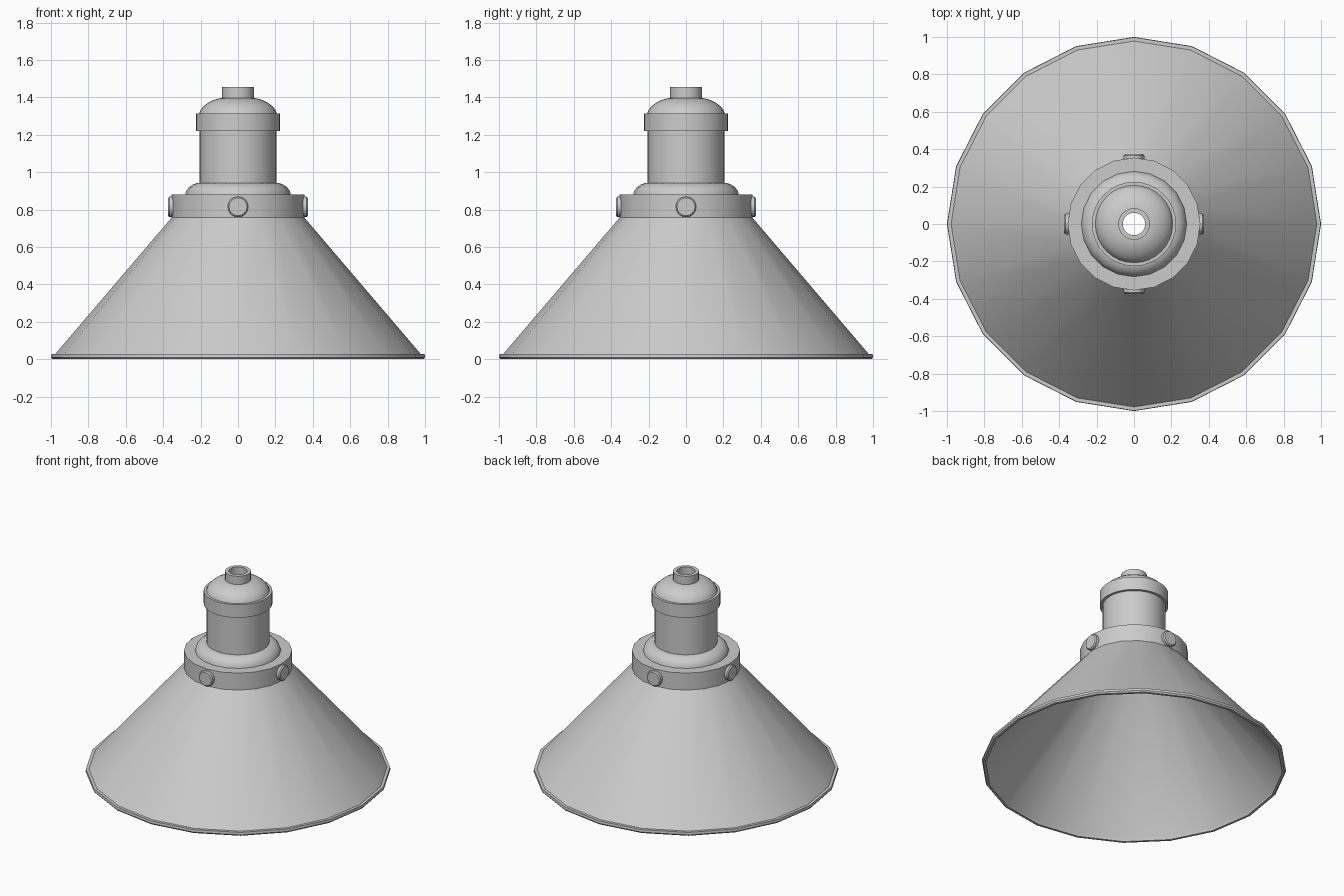
import bpy, bmesh
from math import cos, sin, pi, radians
from mathutils import Matrix

if "Cube" in bpy.data.objects:
    bpy.data.objects.remove(bpy.data.objects["Cube"])

SIDES = 20


def finish(name, bm):
    mesh = bpy.data.meshes.new(name)
    bm.to_mesh(mesh)
    bm.free()
    obj = bpy.data.objects.new(name, mesh)
    bpy.context.collection.objects.link(obj)
    bpy.ops.object.select_all(action='DESELECT')
    obj.select_set(True)
    bpy.context.view_layer.objects.active = obj
    bpy.ops.object.shade_smooth_by_angle(angle=radians(35))
    return obj


def lathe(name, profile, matrix=None, sides=SIDES, cap=False):
    """Spin (radius, height) points around z; upward points face outward."""
    bm = bmesh.new()
    rings = [[bm.verts.new((r * cos(2 * pi * i / sides), r * sin(2 * pi * i / sides), z))
              for i in range(sides)] for r, z in profile]
    for a, b in zip(rings, rings[1:]):
        for i in range(sides):
            j = (i + 1) % sides
            bm.faces.new((a[i], a[j], b[j], b[i]))
    if cap:
        bm.faces.new(rings[-1])
    if matrix:
        bm.transform(matrix)
    return finish(name, bm)


# Conical shade: inner wall, rolled lip, outer wall
lathe("shade", [(0.345, 0.76), (0.968, 0.02), (0.975, 0), (0.992, 0), (1.0, 0.01),
                (0.998, 0.027), (0.978, 0.027), (0.355, 0.757)])

# Collar holding the shade, with flat underside
lathe("collar", [(0.20, 0.757), (0.355, 0.757), (0.355, 0.88), (0.27, 0.88)])

# Rounded shoulder on the collar
lathe("shoulder", [(0.282, 0.88), (0.277, 0.9), (0.262, 0.92), (0.24, 0.935),
                   (0.215, 0.943), (0.20, 0.943)])

# Socket body
lathe("socket", [(0.206, 0.94), (0.206, 1.225)], sides=32)

# Band around the top of the socket
lathe("socket_band", [(0.20, 1.22), (0.225, 1.22), (0.225, 1.315), (0.20, 1.315)], sides=32)

# Domed cap
lathe("cap", [(0.207, 1.315), (0.20, 1.333), (0.185, 1.352), (0.16, 1.371),
              (0.13, 1.386), (0.10, 1.395), (0.06, 1.397)], sides=32)

# Hollow cable nozzle
lathe("cable_nozzle", [(0.085, 1.39), (0.085, 1.455), (0.06, 1.455), (0.06, 1.39)])

# Four studs around the collar
for k in range(4):
    turn = Matrix.Rotation(k * pi / 2, 4, 'Z') @ Matrix.Translation((0, 0, 0.815))
    lathe(f"stud_{k + 1}", [(0.055, 0.34), (0.055, 0.366), (0.048, 0.373)],
          turn @ Matrix.Rotation(pi / 2, 4, 'Y'), sides=16, cap=True)
